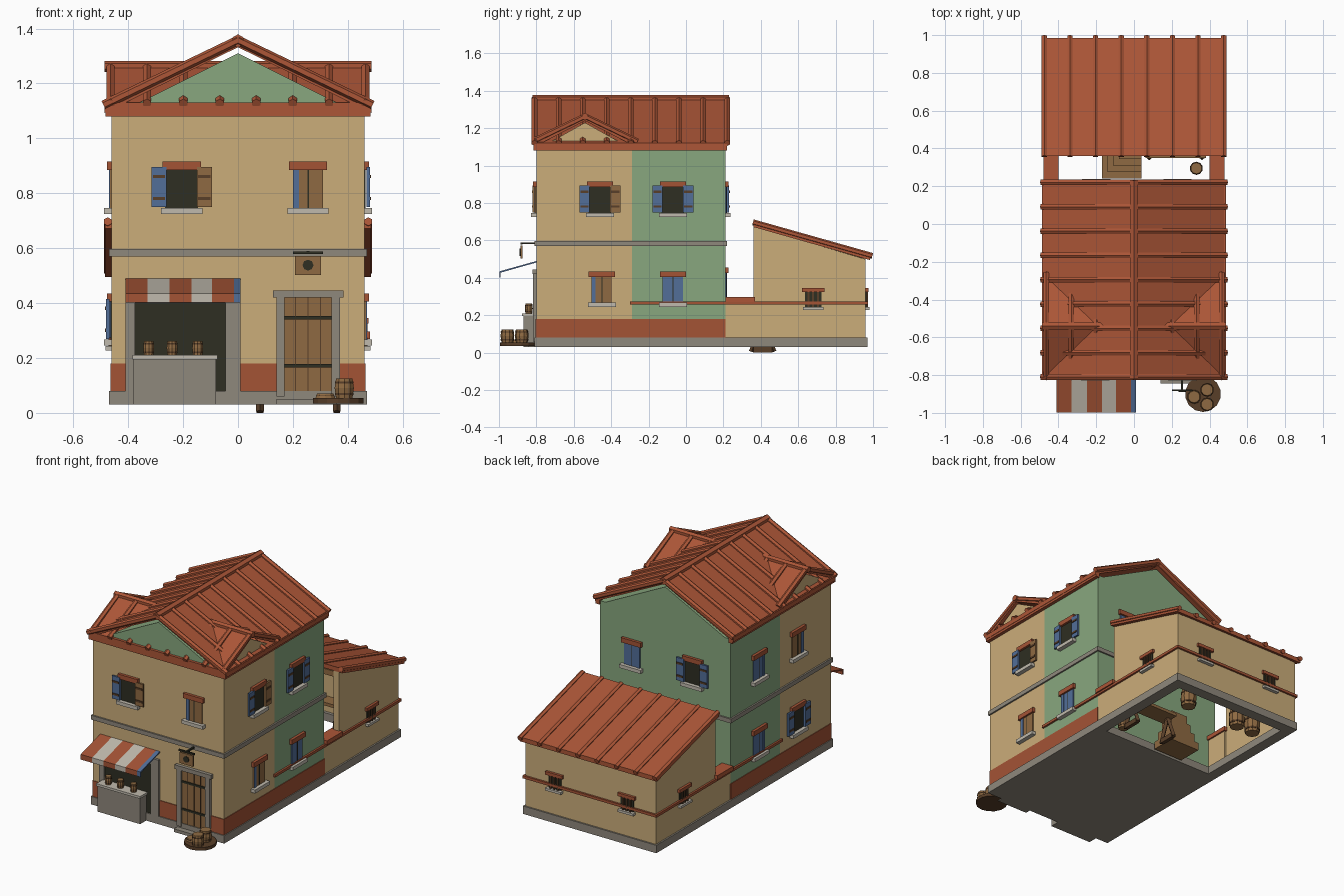
import bpy, bmesh, math
from mathutils import Vector, Matrix

if "Cube" in bpy.data.objects:
    bpy.data.objects.remove(bpy.data.objects["Cube"])

def lin(c):
    c /= 255
    return c / 12.92 if c <= 0.04045 else ((c + 0.055) / 1.055) ** 2.4

COLORS = {"tan_plaster": (203, 173, 122), "green_plaster": (136, 167, 126), "terracotta": (172, 86, 55),
          "brick_red": (164, 83, 53), "grey_stone": (143, 136, 124), "pale_stone": (192, 186, 173),
          "wood": (143, 106, 66), "dark_wood": (88, 62, 40), "blue_paint": (82, 110, 152),
          "near_black": (46, 46, 34)}
MATS = {}
for n, c in COLORS.items():
    MATS[n] = bpy.data.materials.new(n)
    MATS[n].diffuse_color = (*[lin(v) for v in c], 1)

parts = {}
def part(name, mat):
    return parts.setdefault(name, (bmesh.new(), mat))[0]

def box(name, mat, x0, x1, y0, y1, z0, z1):
    size = Matrix.Diagonal((abs(x1 - x0), abs(y1 - y0), z1 - z0, 1))
    mid = Matrix.Translation(((x0 + x1) / 2, (y0 + y1) / 2, (z0 + z1) / 2))
    bmesh.ops.create_cube(part(name, mat), size=1, matrix=mid @ size)

def tube(name, mat, p0, p1, r0, r1=None, n=6):
    p0, p1 = Vector(p0), Vector(p1)
    d = p1 - p0
    m = Matrix.Translation((p0 + p1) / 2) @ d.to_track_quat('Z', 'Y').to_matrix().to_4x4()
    bmesh.ops.create_cone(part(name, mat), cap_ends=True, segments=n, radius1=r0,
                          radius2=r0 if r1 is None else r1, depth=d.length, matrix=m)

def prism(name, mat, axis, pts, a, b):
    """Extrude a profile along x (points are y, z) or along y (points are x, z)."""
    bm = part(name, mat)
    at = (lambda p, t: (t, p[0], p[1])) if axis == 'x' else (lambda p, t: (p[0], t, p[1]))
    f = bm.faces.new([bm.verts.new(at(p, a)) for p in pts])
    ext = bmesh.ops.extrude_face_region(bm, geom=[f])
    move = Vector((b - a, 0, 0) if axis == 'x' else (0, b - a, 0))
    bmesh.ops.translate(bm, vec=move, verts=[v for v in ext['geom'] if isinstance(v, bmesh.types.BMVert)])

def wall_box(side, name, mat, u0, u1, d0, d1, z0, z1, base=None):
    """Box on a wall: u runs along the wall, d is the distance out of it."""
    b = base or {'front': 0.80, 'back': 0.21, 'left': 0.46, 'right': 0.46}[side]
    s = -1 if side in ('front', 'left') else 1
    if side in ('front', 'back'):
        box(name, mat, u0, u1, s * (b + d0), s * (b + d1), z0, z1)
    else:
        box(name, mat, s * (b + d0), s * (b + d1), u0, u1, z0, z1)

def barrel(name, x, y, z, r, h):
    tube(name, "wood", (x, y, z), (x, y, z + h / 2), r * .85, r, 10)
    tube(name, "wood", (x, y, z + h / 2), (x, y, z + h), r, r * .85, 10)
    for t in (.2, .8):
        tube(name + "_hoops", "dark_wood", (x, y, z + h * (t - .05)), (x, y, z + h * (t + .05)), r * .97, n=10)

# House walls and attic
box("front_walls", "tan_plaster", -.46, .46, -.80, -.29, .05, 1.10)
box("rear_walls", "green_plaster", -.46, .46, -.29, .21, .05, 1.10)
prism("attic_gable", "green_plaster", 'y', [(-.46, 1.08), (.46, 1.08), (0, 1.31)], -.80, .21)
prism("side_gables", "tan_plaster", 'x', [(-.79, 1.09), (-.29, 1.09), (-.54, 1.23)], -.462, .462)

# Stone base, dado, mid band and thin trim
box("base_slab", "grey_stone", -.47, .47, -.81, .22, .03, .08)
box("mid_band", "grey_stone", -.47, .47, -.81, .22, .57, .597)
for u0, u1 in ((-.463, -.40), (0, .15), (.36, .463)):
    wall_box('front', "dado", "brick_red", u0, u1, -.01, .004, .08, .18)
for side in ('left', 'right'):
    wall_box(side, "dado", "brick_red", -.803, .212, -.01, .004, .08, .18)
    wall_box(side, "wall_trim", "brick_red", -.30, .97, -.01, .012, .257, .274)
box("wall_trim", "brick_red", -.47, .47, .95, .972, .257, .274)

# Main roof
for s in (-1, 1):
    prism("main_roof", "terracotta", 'y', [(0, 1.36), (s * .487, 1.12), (s * .487, 1.092), (0, 1.332)], -.81, .22)
    for i in range(9):
        y = -.81 + i * 1.03 / 8
        tube("main_roof_ribs", "terracotta", (0, y, 1.357), (s * .49, y, 1.121), .017)
    box("eave_boards", "terracotta", s * .455, s * .482, -.81, .22, 1.08, 1.125)
tube("main_ridge", "terracotta", (0, -.82, 1.355), (0, .23, 1.355), .024)
box("eave_boards", "terracotta", -.482, .482, -.815, -.795, 1.08, 1.13)

# Cross roof with its ridge over the side gables
for s in (-1, 1):
    ye = -.54 + s * .272
    prism("cross_roof", "terracotta", 'x', [(-.54, 1.265), (ye, 1.125), (ye, 1.10), (-.54, 1.24)], -.475, .475)
    for i in range(8):
        x = -.465 + i * .93 / 7
        tube("cross_roof_ribs", "terracotta", (x, -.54, 1.262), (x, -.54 + s * .28, 1.128), .017)
tube("cross_ridge", "terracotta", (-.487, -.54, 1.262), (.487, -.54, 1.262), .02)

# Rear annex: hollow walls on a stone ring, open to the yard
for s in (-1, 1):
    box("annex_base", "grey_stone", s * .40, s * .47, .22, .97, .03, .08)
    prism("annex_side_walls", "tan_plaster", 'x', [(.36, .08), (.96, .08), (.96, .50), (.36, .675)], s * .42, s * .46)
    box("yard_walls", "tan_plaster", s * .41, s * .46, .21, .36, .08, .27)
    box("yard_wall_caps", "terracotta", s * .40, s * .48, .21, .37, .27, .297)
box("annex_base", "grey_stone", -.40, .40, .90, .97, .03, .08)
box("annex_back_wall", "tan_plaster", -.42, .42, .92, .96, .08, .505)
prism("annex_roof", "terracotta", 'x', [(.36, .70), (.985, .523), (.985, .495), (.36, .672)], -.485, .485)
for i in range(8):
    x = -.475 + i * .95 / 7
    tube("annex_roof_ribs", "terracotta", (x, .358, .697), (x, .996, .517), .016)
for x in (-.28, 0, .28):
    tube("annex_rafters", "dark_wood", (x, .37, .655), (x, .94, .495), .016, n=4)
box("annex_front_beam", "wood", -.42, .42, .365, .395, .63, .665)

# Windows
def frame(side, u, z):
    wall_box(side, "window_lintels", "brick_red", u - .07, u + .07, -.01, .018, z + .155, z + .185)
    wall_box(side, "window_sills", "pale_stone", u - .075, u + .075, -.01, .028, z - .005, z + .017)

def open_window(side, u, z, wood_right=False):
    frame(side, u, z)
    wall_box(side, "window_openings", "near_black", u - .06, u + .06, -.005, .004, z + .017, z + .157)
    for s in (-1, 1):
        name, mat = ("wood_shutters", "wood") if wood_right and s > 0 else ("open_shutters", "blue_paint")
        wall_box(side, name, mat, u + s * .055, u + s * .11, .008, .02, z + .02, z + .165)
        for h in (.045, .125):
            wall_box(side, "shutter_battens", "dark_wood", u + s * .06, u + s * .105, .018, .024, z + h, z + h + .012)

def closed_window(side, u, z, mat):
    frame(side, u, z)
    wall_box(side, mat + "_closed_shutters", mat, u - .055, u + .055, -.005, .006, z + .015, z + .157)
    wall_box(side, "shutter_edges", "blue_paint", u - .055, u - .033, .004, .009, z + .015, z + .157)
    wall_box(side, "shutter_gaps", "near_black", u - .002, u + .003, .004, .008, z + .015, z + .157)

def barred_window(side, u, base):
    wall_box(side, "barred_openings", "near_black", u - .045, u + .045, -.005, .004, .245, .33, base)
    wall_box(side, "barred_lintels", "brick_red", u - .06, u + .06, -.01, .016, .325, .346, base)
    wall_box(side, "barred_sills", "pale_stone", u - .055, u + .055, -.01, .022, .228, .243, base)
    for k in (-.025, 0, .025):
        wall_box(side, "window_bars", "dark_wood", u + k - .005, u + k + .005, 0, .012, .24, .33, base)

UP, LOW = .73, .25
open_window('front', -.205, UP, True)
closed_window('front', .255, UP, "wood")
open_window('right', -.46, UP, True)
open_window('right', -.07, UP)
closed_window('right', -.45, LOW, "wood")
closed_window('right', -.07, LOW, "blue_paint")
closed_window('left', -.46, UP, "wood")
closed_window('left', -.07, UP, "blue_paint")
open_window('left', -.46, LOW)
closed_window('left', -.07, LOW, "blue_paint")
closed_window('back', .23, UP, "blue_paint")
open_window('back', -.2, UP)
closed_window('back', .23, LOW + .02, "blue_paint")
for side, u, b in (('right', .68, .46), ('left', .68, .46), ('back', .25, .96), ('back', -.26, .96)):
    barred_window(side, u, b)

# Shop front: frame, counter, jars and striped awning
wall_box('front', "shop_opening", "near_black", -.38, -.045, -.005, .004, .08, .42)
for a, b in ((-.41, -.375), (-.045, .01)):
    wall_box('front', "shop_frame", "grey_stone", a, b, -.01, .015, .08, .44)
wall_box('front', "shop_frame", "grey_stone", -.41, .01, -.01, .015, .40, .44)
box("counter", "grey_stone", -.38, -.08, -.87, -.79, .03, .195)
box("counter_top", "pale_stone", -.385, -.075, -.878, -.79, .195, .21)
for x in (-.325, -.24, -.147):
    barrel("counter_jars", x, -.84, .21, .021, .052)
edges = [-.41, -.33, -.25, -.17, -.095, -.015, .01]
for i, m in enumerate(["brick_red", "pale_stone", "brick_red", "pale_stone", "brick_red", "blue_paint"]):
    prism("awning_" + m, m, 'x', [(-.80, .49), (-.997, .435), (-.997, .402), (-.991, .402),
                                  (-.991, .428), (-.80, .482)], edges[i], edges[i + 1])

# Front door, step and hanging sign
wall_box('front', "door", "wood", .165, .345, -.005, .006, .08, .425)
for x in (.21, .255, .30):
    wall_box('front', "door_gaps", "dark_wood", x - .002, x + .002, 0, .008, .08, .42)
for z in (.165, .34):
    wall_box('front', "door_straps", "near_black", .17, .34, 0, .012, z, z + .013)
for a, b in ((.14, .17), (.34, .372)):
    wall_box('front', "door_frame", "grey_stone", a, b, -.01, .018, .06, .425)
wall_box('front', "door_frame", "grey_stone", .128, .384, -.01, .022, .42, .446)
box("door_step", "grey_stone", .14, .36, -.845, -.80, .03, .05)
box("sign_bracket", "near_black", .20, .31, -.885, -.875, .578, .588)
box("sign_bracket", "near_black", .25, .26, -.885, -.80, .58, .59)
box("sign_board", "wood", .207, .303, -.885, -.875, .503, .572)
tube("sign_disc", "near_black", (.255, -.889, .538), (.255, -.884, .538), .02, n=8)

# Barrels by the door on a round wooden base
tube("barrel_base", "dark_wood", (.365, -.90, .035), (.365, -.90, .055), .095, n=14)
for x, y in ((.387, -.955), (.387, -.878), (.318, -.915)):
    barrel("door_barrels", x, y, .055 if x > .35 else .04, .037, .07 if x > .35 else .03)

# Yard contents: trestle bench, stacked steps and a tub
box("bench_top", "wood", .06, .38, .35, .47, .15, .17)
for x in (.08, .36):
    for y in (.35, .47):
        tube("bench_legs", "dark_wood", (x, .41, .16), (x, y, .005), .014, n=4)
    box("bench_legs", "dark_wood", x - .012, x + .012, .36, .46, 0, .03)
for i in range(4):
    box("yard_steps", "wood", -.17 + i * .03, .04, .24 + i * .035, .40, .03 + i * .05, .08 + i * .05)
box("storage_shelf", "wood", -.40, .40, .84, .92, .16, .18)
for x in (-.3, -.18, .2):
    barrel("stored_barrels", x, .75, .04, .05, .11)
barrel("yard_tub", .33, .295, .04, .035, .08)

# Turn the collected parts into objects
for name, (bm, mat) in parts.items():
    bmesh.ops.recalc_face_normals(bm, faces=bm.faces)
    me = bpy.data.meshes.new(name)
    bm.to_mesh(me)
    bm.free()
    me.materials.append(MATS[mat])
    bpy.context.scene.collection.objects.link(bpy.data.objects.new(name, me))

for m in bpy.data.materials:
    if m.users and not m.is_grease_pencil:
        m.use_nodes = True
        m.node_tree.nodes["Principled BSDF"].inputs["Base Color"].default_value = m.diffuse_color
